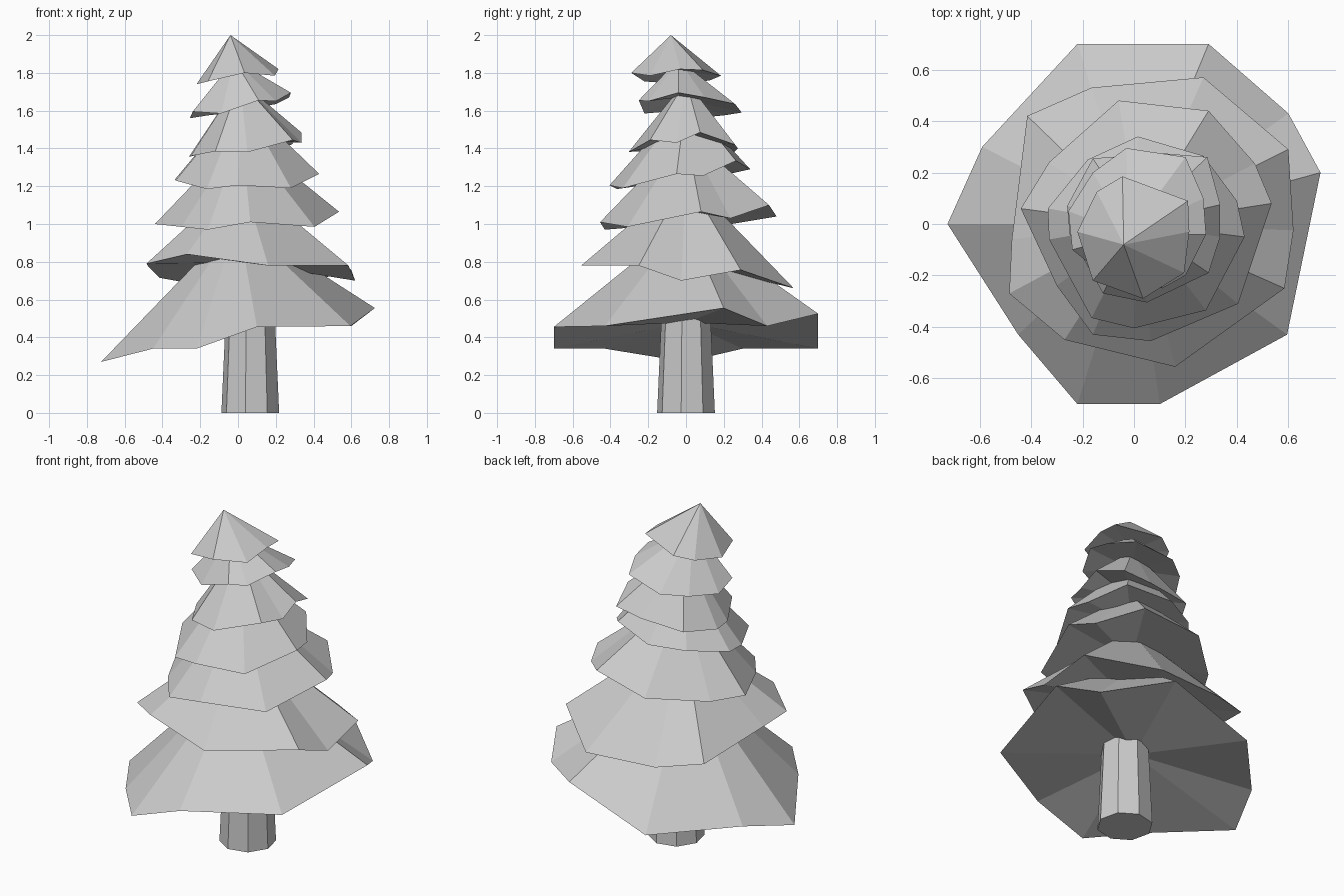
import bpy, bmesh
from math import radians


def finish(bm, name):
    bmesh.ops.recalc_face_normals(bm, faces=bm.faces)
    mesh = bpy.data.meshes.new(name)
    bm.to_mesh(mesh)
    bm.free()
    obj = bpy.data.objects.new(name, mesh)
    bpy.context.collection.objects.link(obj)
    return obj


def tier(name, apex, rim, lift=0.05):
    """Ragged cone of branches: a rim outline fanned to an apex and to a shallow underside."""
    bm = bmesh.new()
    ring = [bm.verts.new(p) for p in rim]
    top = bm.verts.new(apex)
    n = len(rim)
    under_z = sum(p[2] for p in rim) / n + lift
    under = bm.verts.new((apex[0], apex[1], under_z))
    for i in range(n):
        a, b = ring[i], ring[(i + 1) % n]
        bm.faces.new((a, b, top))
        bm.faces.new((b, a, under))
    return finish(bm, name)


# Trunk: tapered octagonal post
bpy.ops.mesh.primitive_cone_add(vertices=8, radius1=0.155, radius2=0.13, depth=0.55,
                                location=(0.065, 0, 0.275))
trunk = bpy.context.object
trunk.name = "trunk"
# primitive's first vertex is on +y, so turn it to sit just in front of +x
trunk.rotation_euler.z = radians(-9.5 - 90)

# Branch tiers, bottom to top
tier("branches_1", (0.0, 0.0, 1.02), [
    (-.22, .70, .34), (-.59, .30, .34), (-.725, 0, .27), (-.45, -.43, .34), (-.22, -.70, .34),
    (.10, -.70, .455), (.595, -.43, .46), (.725, .20, .555), (.60, .43, .46), (.29, .70, .525)], 0.07)

tier("branches_2", (0.02, 0.0, 1.25), [
    (.27, .57, .66), (-.165, .53, .67), (-.415, .42, .715), (-.475, -.06, .775), (-.485, -.27, .79),
    (-.27, -.45, .84), (.16, -.555, .78), (.585, -.25, .78), (.62, -.025, .70), (.60, .29, .757)])

tier("branches_3", (0.02, 0.0, 1.48), [
    (-.06, .48, 1.04), (-.33, .24, 1.0), (-.44, .06, 1.0), (-.30, -.24, .985), (-.16, -.43, .97),
    (.065, -.455, 1.01), (.405, -.31, .985), (.535, .08, 1.065), (.47, .235, 1.03), (.29, .44, 1.10)])

tier("branches_4", (0.02, 0.0, 1.66), [
    (.015, .34, 1.29), (-.18, .25, 1.27), (-.335, .06, 1.235), (-.33, -.06, 1.23), (-.165, -.365, 1.185),
    (0, -.405, 1.205), (.28, -.335, 1.19), (.43, -.05, 1.265), (.40, .09, 1.255), (.27, .265, 1.335)])

tier("branches_5", (0.01, 0.0, 1.76), [
    (.11, .275, 1.40), (-.16, .255, 1.38), (-.26, .07, 1.355), (-.25, -.04, 1.36), (-.12, -.27, 1.385),
    (.05, -.305, 1.38), (.29, -.19, 1.445), (.335, -.05, 1.43), (.335, .075, 1.485), (.285, .26, 1.42)])

tier("branches_6", (-0.02, -0.04, 1.87), [
    (-.03, .295, 1.59), (-.16, .20, 1.575), (-.255, .05, 1.56), (-.24, -.10, 1.595), (-.09, -.22, 1.585),
    (.11, -.25, 1.655), (.20, -.20, 1.65), (.28, -.04, 1.695), (.27, .10, 1.67), (.20, .26, 1.635)])

# Pointed top tier
tier("branches_top", (-0.04, -0.08, 2.0), [
    (-.045, .185, 1.785), (-.145, .125, 1.76), (-.22, -.03, 1.74), (-.16, -.22, 1.755),
    (.035, -.29, 1.80), (.195, -.19, 1.785), (.215, -.03, 1.82), (.21, .09, 1.815)], 0.03)
